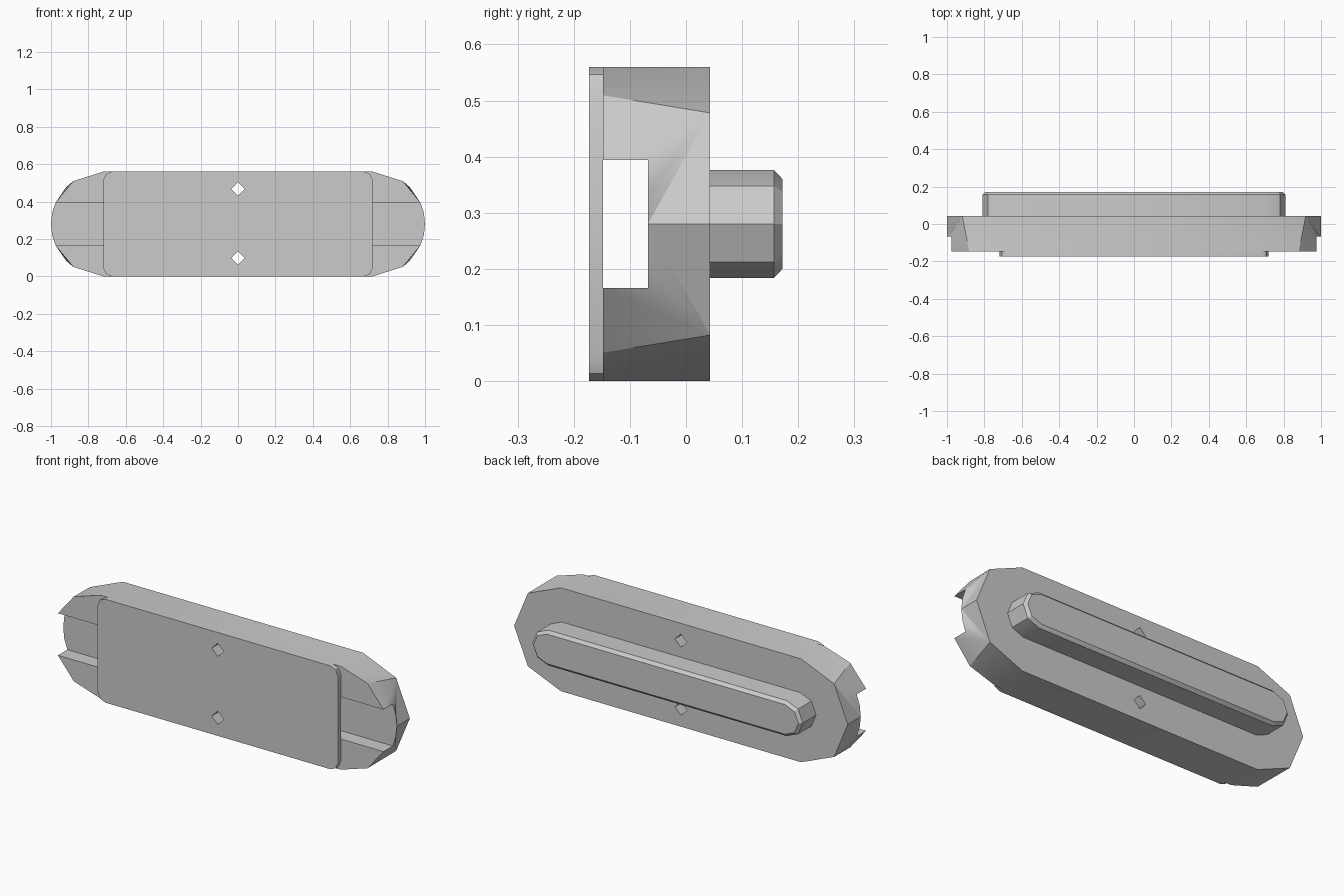
import bpy, bmesh
from math import sin, cos, radians, pi

if "Cube" in bpy.data.objects:
    bpy.data.objects.remove(bpy.data.objects["Cube"], do_unlink=True)

MID = HALF = 0.28                        # centre height and end radius
END = 0.72                               # centre of the rounded ends
FRONT, FLOOR, BACK = -0.148, -0.068, 0.043

grey = bpy.data.materials.new("plain_grey")
grey.use_nodes = True
grey.diffuse_color = (0.6, 0.6, 0.6, 1)
grey.node_tree.nodes["Principled BSDF"].inputs["Base Color"].default_value = (0.6, 0.6, 0.6, 1)


def finish_mesh(name, bm):
    bmesh.ops.remove_doubles(bm, verts=bm.verts, dist=1e-4)
    bmesh.ops.recalc_face_normals(bm, faces=bm.faces)
    mesh = bpy.data.meshes.new(name)
    bm.to_mesh(mesh)
    bm.free()
    mesh.materials.append(grey)
    obj = bpy.data.objects.new(name, mesh)
    bpy.context.collection.objects.link(obj)
    return obj


def activate(obj):
    bpy.ops.object.select_all(action="DESELECT")
    obj.select_set(True)
    bpy.context.view_layer.objects.active = obj


def rounded_outline(cx, cz, r, steps):
    """Rounded rectangle outline; cx and cz locate the corner centres."""
    pts = []
    for k, (sx, sz) in enumerate([(1, 1), (-1, 1), (-1, -1), (1, -1)]):
        for i in range(steps + 1):
            a = (k + i / steps) * pi / 2
            pts.append((sx * cx + r * cos(a), MID + sz * cz + r * sin(a)))
    return pts


def loft(name, rings):
    """Closed solid through (y, outline) rings."""
    bm = bmesh.new()
    loops = [[bm.verts.new((x, y, z)) for x, z in pts] for y, pts in rings]
    for a, b in zip(loops, loops[1:]):
        for i in range(len(a)):
            bm.faces.new((a[i - 1], a[i], b[i], b[i - 1]))
    bm.faces.new(loops[0])
    bm.faces.new(loops[-1])
    return finish_mesh(name, bm)


# Body: one quarter, repeated in four quadrants
def arc(angle, y):
    a = radians(angle)
    return (END + HALF * cos(a), y, HALF * sin(a))


f90, f55, f24 = [arc(a, FRONT) for a in (90, 55, 24)]
m24, m12, m0 = [arc(a, FLOOR) for a in (24, 12, 0)]
b90, b45, b0 = [arc(a, BACK) for a in (90, 45, 0)]
groove = f24[2]
quarter = [
    [(0, FRONT, HALF), f90, f55, f24, (0, FRONT, groove)],       # front rim
    [(0, FRONT, groove), f24, m24, (0, FLOOR, groove)],          # channel wall
    [(0, FLOOR, groove), m24, m12, m0, (0, FLOOR, 0)],           # channel floor
    [(0, BACK, HALF), b90, b45, b0, (0, BACK, 0)],               # back
    [(0, FRONT, HALF), f90, b90, (0, BACK, HALF)],               # long edge
    [f90, f55, b45], [f90, b45, b90], [f55, f24, b45],           # rounded end
    [f24, m24, b45], [m24, m12, b45], [m12, m0, b45], [m0, b0, b45],
]
bm = bmesh.new()
for sx in (1, -1):
    for sz in (1, -1):
        for face in quarter:
            bm.faces.new([bm.verts.new((sx * x, y, MID + sz * z)) for x, y, z in face])
body = finish_mesh("channel_body", bm)

# Front cover plate with rounded corners
r = 0.046
plate = rounded_outline(END - r, HALF - r, r, 2)
cover = loft("front_plate", [(-0.173, plate), (FRONT, plate)])

# Chamfered rail on the back
rail = loft("back_rail", [
    (BACK, rounded_outline(0.714, 0, 0.096, 2)),
    (0.157, rounded_outline(0.714, 0, 0.096, 2)),
    (0.172, rounded_outline(0.714, 0, 0.08, 2)),
])

# Diamond holes through the body and plate
for z in (0.098, 0.466):
    bpy.ops.mesh.primitive_cylinder_add(vertices=4, radius=0.036, depth=1,
                                        location=(0, 0, z), rotation=(pi / 2, 0, 0))
    cutter = bpy.context.object
    cutter.name = "hole_cutter"
    cutter.hide_render = True
    for part in (body, cover):
        mod = part.modifiers.new("hole", "BOOLEAN")
        mod.operation, mod.object, mod.solver = "DIFFERENCE", cutter, "EXACT"
        activate(part)
        bpy.ops.object.modifier_apply(modifier=mod.name)
    bpy.data.objects.remove(cutter, do_unlink=True)

for part in (body, cover, rail):
    activate(part)
    bpy.ops.object.shade_smooth_by_angle(angle=radians(30))
